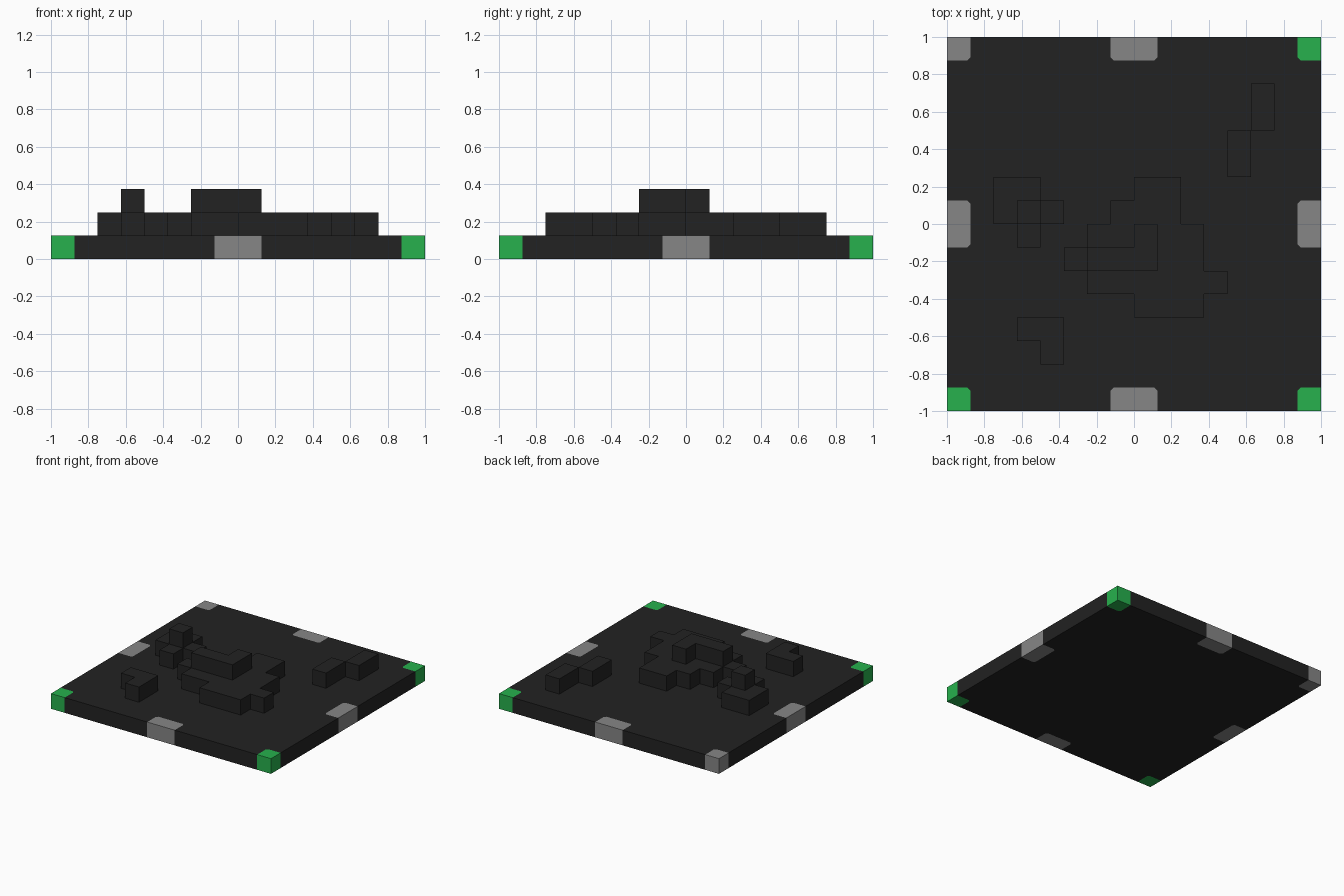
import bpy
import bmesh

U = 0.125    # grid cell
C = 0.015    # small cut on the inner corners of the inlays

cube = bpy.data.objects.get("Cube")
if cube:
    bpy.data.objects.remove(cube, do_unlink=True)


def material(name, rgb):
    mat = bpy.data.materials.new(name)
    mat.use_nodes = True
    mat.diffuse_color = (*rgb, 1)
    mat.node_tree.nodes["Principled BSDF"].inputs["Base Color"].default_value = (*rgb, 1)
    return mat


charcoal = material("charcoal", (0.016, 0.016, 0.016))
green = material("green", (0.02, 0.44, 0.075))
grey = material("grey", (0.24, 0.24, 0.24))


def prism(name, outline, level, mat):
    """Extrude a flat outline by one cell, starting at the given level."""
    bm = bmesh.new()
    face = bm.faces.new([bm.verts.new((x, y, level * U)) for x, y in outline])
    top = bmesh.ops.extrude_face_region(bm, geom=[face])["geom"]
    verts = [g for g in top if isinstance(g, bmesh.types.BMVert)]
    bmesh.ops.translate(bm, verts=verts, vec=(0, 0, U))
    bmesh.ops.recalc_face_normals(bm, faces=bm.faces)
    mesh = bpy.data.meshes.new(name)
    bm.to_mesh(mesh)
    bm.free()
    mesh.materials.append(mat)
    obj = bpy.data.objects.new(name, mesh)
    bpy.context.collection.objects.link(obj)
    return obj


def turn(points, quarter):
    for _ in range(quarter):
        points = [(-y, x) for x, y in points]
    return points


def stepped(start, moves):
    """Outline on the cell grid, moving along x and y in turn."""
    x, y = start
    points = []
    for i, step in enumerate(moves):
        points.append((x * U, y * U))
        if i % 2 == 0:
            x += step
        else:
            y += step
    return points


# Base slab, notched for the inlays, one side repeated four times
inner = 1 - U
edge_notch = [(-U, -1), (-U, -inner - C), (-U + C, -inner),
              (U - C, -inner), (U, -inner - C), (U, -1)]
corner_notch = [(inner, -1), (inner, -inner - C), (inner + C, -inner)]
side = [(-inner, -1)] + edge_notch + corner_notch
base = []
for q in range(4):
    base += turn(side, q)
prism("base_slab", base, 0, charcoal)

# Edge and corner inlays: front, left, back, right
corner_inlay = corner_notch + [(1, -inner), (1, -1)]
names = ["front", "left", "back", "right"]
corners = ["front_left", "back_left", "back_right", "front_right"]
for q in range(4):
    prism(names[q] + "_edge_inlay", turn(edge_notch, q), 0, grey)
    prism(corners[q] + "_corner_inlay", turn(corner_inlay, q), 0,
          grey if corners[q] == "back_right" else green)

# Raised blocks on the slab
prism("central_mound", stepped((0, 2), [
    2, -2, 1, -2, 1, -1, -1, -1, -3, 1, -2, 1, -1, 1, 1, 1, 1, 1, 1, 1]), 1, charcoal)
prism("side_mound", stepped((-6, 2), [2, -1, 1, -1, -1, -1, -1, 1, -1, 2]), 1, charcoal)
prism("front_block", stepped((-5, -4), [2, -2, -1, 1, -1, 1]), 1, charcoal)
prism("back_block_outer", stepped((5, 6), [1, -2, -1, 2]), 1, charcoal)
prism("back_block_inner", stepped((4, 4), [1, -2, -1, 2]), 1, charcoal)

# Top tier
prism("central_peak", stepped((0, 0), [1, -2, -3, 1, 2, 1]), 2, charcoal)
prism("side_peak", stepped((-5, 1), [1, -1, -1, 1]), 2, charcoal)
